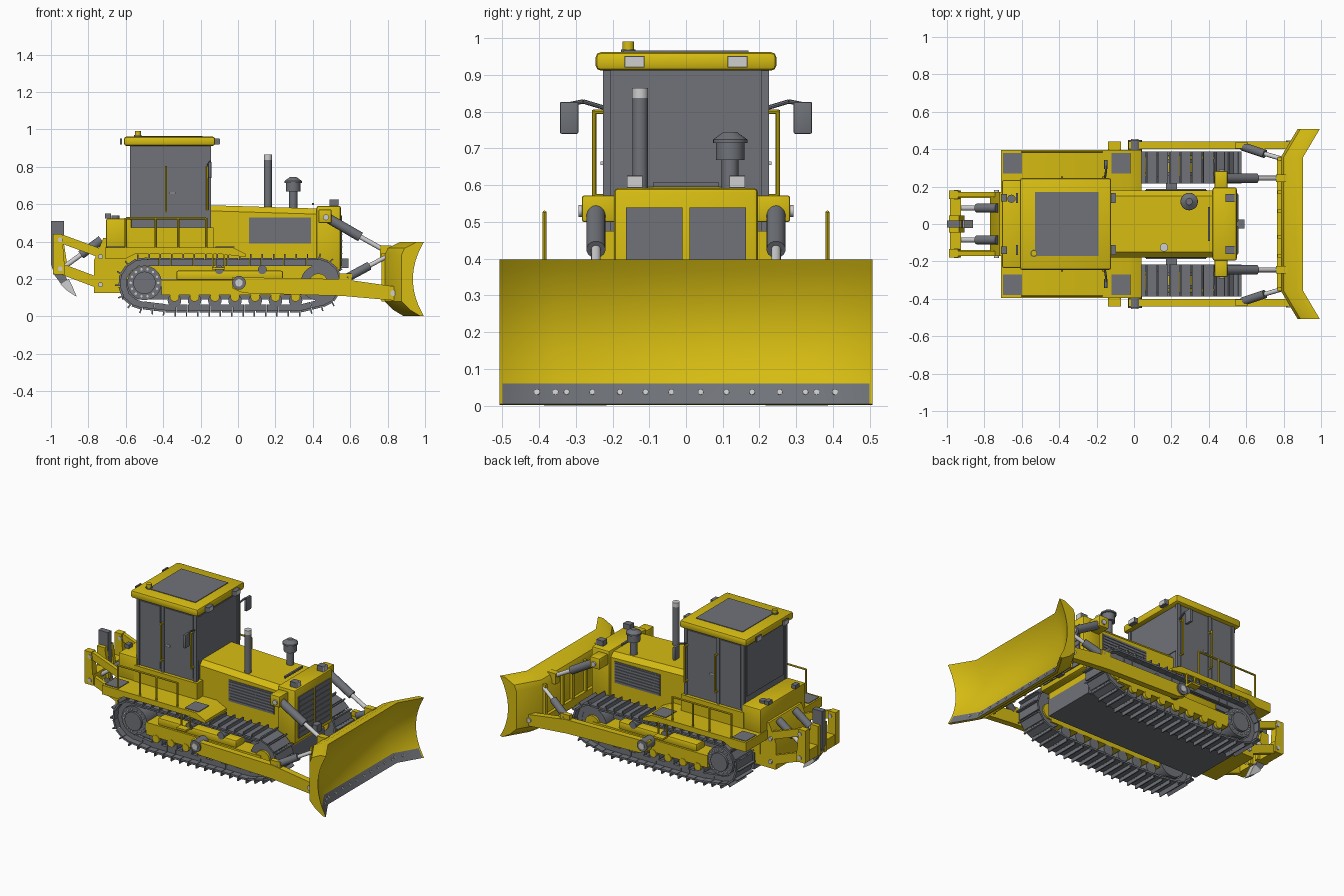
import bpy, bmesh, math
from mathutils import Vector, Matrix
from mathutils.geometry import convex_hull_2d


def material(name, rgb):
    m = bpy.data.materials.new(name)
    m.diffuse_color = (*rgb, 1)
    return m


YEL = material("yellow paint", (0.68, 0.51, 0.006))
GRY = material("steel gray", (0.16, 0.17, 0.19))
LGT = material("light steel", (0.62, 0.62, 0.62))


def finish(name, bm, *mats):
    bmesh.ops.recalc_face_normals(bm, faces=bm.faces)
    me = bpy.data.meshes.new(name)
    bm.to_mesh(me)
    bm.free()
    for m in mats:
        me.materials.append(m)
    ob = bpy.data.objects.new(name, me)
    bpy.context.collection.objects.link(ob)
    return ob


def add_box(bm, size, mat):
    bmesh.ops.create_cube(bm, size=1, matrix=mat @ Matrix.Diagonal((*size, 1)))


def box(name, x, y, z, mat, bevel=0):
    bm = bmesh.new()
    c = [(a + b) / 2 for a, b in (x, y, z)]
    add_box(bm, [abs(b - a) for a, b in (x, y, z)], Matrix.Translation(c))
    if bevel:
        bmesh.ops.bevel(bm, geom=bm.edges[:], offset=bevel, segments=2, affect='EDGES', profile=0.5)
    return finish(name, bm, mat)


def pair(name, x, y, z, mat, bevel=0):
    for s in (1, -1):
        box(name, x, (s * y[0], s * y[1]), z, mat, bevel)


def rod(name, a, b, r, mat, r2=None, seg=20):
    a, b = Vector(a), Vector(b)
    bm = bmesh.new()
    rot = (b - a).to_track_quat('Z', 'Y').to_matrix().to_4x4()
    bmesh.ops.create_cone(bm, cap_ends=True, segments=seg, radius1=r, radius2=r if r2 is None else r2,
                          depth=(b - a).length, matrix=Matrix.Translation((a + b) / 2) @ rot)
    return finish(name, bm, mat)


def prism(name, pts, y0, y1, mat):
    # side profile in x and z, extruded along y
    bm = bmesh.new()
    f = bm.faces.new([bm.verts.new((x, y0, z)) for x, z in pts])
    g = bmesh.ops.extrude_face_region(bm, geom=[f])
    for v in g['geom']:
        if isinstance(v, bmesh.types.BMVert):
            v.co.y = y1
    return finish(name, bm, mat)


# ---- track path: outline wrapped around sprocket, idler and ground rollers
def loop(inset):
    pts = [Vector((-0.36, 0.02 + inset)), Vector((0.33, 0.02 + inset))]
    for cx, cz, r in ((-0.5, 0.176, 0.138), (0.42, 0.18, 0.134)):
        pts += [Vector((cx + (r - inset) * math.cos(t * math.pi / 24),
                        cz + (r - inset) * math.sin(t * math.pi / 24))) for t in range(48)]
    return [pts[i] for i in convex_hull_2d(pts)]


def resample(pts, n):
    segs = [(p, pts[(i + 1) % len(pts)]) for i, p in enumerate(pts)]
    step = sum((b - a).length for a, b in segs) / n
    out, acc, k = [], 0, 0
    for a, b in segs:
        d = (b - a).length
        while k < n and k * step <= acc + d:
            out.append((a.lerp(b, (k * step - acc) / d), (b - a).normalized()))
            k += 1
        acc += d
    return out, step


def track(s):
    bm = bmesh.new()
    shoes, step = resample(loop(0.006), 44)
    for p, t in shoes:
        n = Vector((t.y, -t.x))
        if n.dot(p - Vector((-0.03, 0.17))) < 0:
            n = -n
        rot = Matrix(((t.x, 0, n.x), (0, 1, 0), (t.y, 0, n.y))).to_4x4()
        m = Matrix.Translation((p.x, s * 0.302, p.y)) @ rot
        add_box(bm, (step * 0.94, 0.17, 0.012), m)
        add_box(bm, (0.008, 0.17, 0.022), m @ Matrix.Translation((step * 0.4, 0, 0.015)))
        for y in (-0.035, 0.035):
            add_box(bm, (step * 0.97, 0.02, 0.034), m @ Matrix.Translation((0, y, -0.02)))
    finish("track", bm, GRY)


for s in (1, -1):
    track(s)
    rod("sprocket", (-0.5, s * 0.25, 0.18), (-0.5, s * 0.36, 0.18), 0.092, GRY, seg=32)
    rod("sprocket_hub", (-0.5, s * 0.36, 0.18), (-0.5, s * 0.375, 0.18), 0.06, GRY)
    for i in range(14):
        a = i * math.tau / 14
        x, z = -0.5 + 0.074 * math.cos(a), 0.18 + 0.074 * math.sin(a)
        rod("sprocket_bolt", (x, s * 0.36, z), (x, s * 0.367, z), 0.007, LGT, seg=6)
    rod("idler", (0.43, s * 0.26, 0.18), (0.43, s * 0.345, 0.18), 0.095, GRY, seg=32)
    rod("idler_hub", (0.43, s * 0.25, 0.18), (0.43, s * 0.36, 0.18), 0.05, YEL)
    box("track_frame", (-0.41, 0.42), (s * 0.25, s * 0.365), (0.115, 0.195), YEL)
    box("track_frame_top", (-0.33, 0.24), (s * 0.27, s * 0.36), (0.195, 0.245), YEL, 0.01)
    for i in range(7):
        x = -0.34 + i * 0.108
        rod("roller", (x, s * 0.25, 0.085), (x, s * 0.35, 0.085), 0.036, GRY)
        rod("roller_cap", (x, s * 0.35, 0.105), (x, s * 0.368, 0.105), 0.025, YEL)
    for x in (-0.1, 0.13):
        rod("carrier_roller", (x, s * 0.25, 0.25), (x, s * 0.365, 0.25), 0.024, GRY)
    # push arm, trunnion and tilt strut
    prism("push_arm", [(-0.03, 0.15), (-0.03, 0.21), (0.56, 0.2), (0.84, 0.16), (0.84, 0.085),
                       (0.56, 0.11), (0.03, 0.125)], s * 0.4, s * 0.44, YEL)
    rod("trunnion", (0.005, s * 0.36, 0.18), (0.005, s * 0.45, 0.18), 0.037, GRY)
    rod("trunnion_cap", (0.005, s * 0.45, 0.18), (0.005, s * 0.455, 0.18), 0.02, LGT)
    rod("arm_pin", (0.83, s * 0.39, 0.125), (0.83, s * 0.447, 0.125), 0.016, LGT)
    box("strut_foot", (0.54, 0.61), (s * 0.405, s * 0.435), (0.18, 0.23), YEL)
    rod("tilt_cylinder", (0.58, s * 0.415, 0.205), (0.7, s * 0.375, 0.27), 0.023, GRY)
    rod("tilt_rod", (0.7, s * 0.375, 0.27), (0.82, s * 0.34, 0.335), 0.012, LGT)
    # blade lift cylinder and its mount
    box("lift_mount", (0.43, 0.5), (s * 0.19, s * 0.283), (0.5, 0.572), YEL, 0.006)
    rod("lift_pivot", (0.47, s * 0.2, 0.53), (0.47, s * 0.292, 0.53), 0.016, LGT)
    rod("lift_cylinder", (0.465, s * 0.245, 0.535), (0.655, s * 0.245, 0.425), 0.026, GRY)
    rod("lift_rod", (0.655, s * 0.245, 0.425), (0.79, s * 0.245, 0.35), 0.013, LGT)
    box("blade_lug", (0.76, 0.82), (s * 0.225, s * 0.265), (0.31, 0.38), YEL)

# ---- blade: curved section swept through straight middle and angled wings
front = [(0.845 + 0.06 * ((z - 0.2) / 0.2) ** 2, z) for z in
         (0.004, 0.06, 0.1, 0.14, 0.18, 0.22, 0.26, 0.3, 0.34, 0.37, 0.398)]
section = front + [(0.865, 0.398), (0.8, 0.365), (0.785, 0.33), (0.785, 0.08), (0.83, 0.035), (0.885, 0.002)]
bm = bmesh.new()
rings = [[bm.verts.new((x + dx, y, z)) for x, z in section] for y, dx in
         ((-0.508, 0.09), (-0.5, 0.085), (-0.357, 0), (0.357, 0), (0.5, 0.085), (0.508, 0.09))]
for k, (a, b) in enumerate(zip(rings, rings[1:])):
    for i in range(len(section)):
        j = (i + 1) % len(section)
        f = bm.faces.new((a[i], a[j], b[j], b[i]))
        f.material_index = int(i == 0 and 0 < k < 4)
bm.faces.new(rings[0])
bm.faces.new(rings[-1])
finish("blade", bm, YEL, GRY)
for y in (0.04, 0.11, 0.18, 0.255, 0.325, 0.355, 0.405):
    for s in (1, -1):
        x = 0.885 + max(0, y - 0.357) * 0.59
        rod("edge_bolt", (x - 0.005, s * y, 0.036), (x + 0.006, s * y, 0.038), 0.008, LGT, seg=8)
for y in (0.06, 0.16, 0.34):
    pair("blade_rib", (0.768, 0.8), (y, y + 0.018), (0.08, 0.34), YEL)
box("blade_crossbar", (0.765, 0.8), (-0.35, 0.35), (0.09, 0.14), YEL)

# ---- chassis, hood and grilles
box("belly", (-0.62, 0.5), (-0.18, 0.18), (0.09, 0.2), GRY)
box("chassis", (-0.66, 0.5), (-0.175, 0.175), (0.2, 0.42), YEL)
box("cross_axle", (0.17, 0.23), (-0.27, 0.27), (0.17, 0.22), GRY)
bm = bmesh.new()
ends = []
for x, top in ((-0.16, 0.595), (0.43, 0.577)):
    half = [(0.178, 0.33), (0.178, top - 0.03), (0.15, top)]
    ends.append([bm.verts.new((x, y, z)) for y, z in half + [(-y, z) for y, z in half[::-1]]])
for i in range(6):
    j = (i + 1) % 6
    bm.faces.new((ends[0][i], ends[0][j], ends[1][j], ends[1][i]))
bm.faces.new(ends[0])
bm.faces.new(ends[1])
finish("hood", bm, YEL)
box("radiator_shell", (0.42, 0.55), (-0.196, 0.196), (0.24, 0.592), YEL, 0.012)
pair("front_grille", (0.545, 0.556), (0.01, 0.163), (0.27, 0.54), GRY)
pair("side_grille", (0.06, 0.39), (0.17, 0.183), (0.39, 0.53), GRY)
for i in range(7):
    pair("grille_slat", (0.065, 0.385), (0.18, 0.187), (0.4 + i * 0.019, 0.407 + i * 0.019), GRY)
    pair("front_slat", (0.553, 0.56), (0.015, 0.158), (0.3 + i * 0.034, 0.306 + i * 0.034), GRY)
box("tow_hook", (0.55, 0.59), (-0.025, 0.025), (0.26, 0.31), GRY)
box("hood_handle", (0.395, 0.407), (-0.09, 0.09), (0.595, 0.607), GRY)
pair("headlight", (0.49, 0.535), (0.118, 0.16), (0.592, 0.626), GRY)
pair("headlight_lens", (0.535, 0.54), (0.118, 0.16), (0.594, 0.625), LGT)

# ---- exhaust stack and air intake
rod("exhaust", (0.16, -0.125, 0.57), (0.16, -0.125, 0.84), 0.021, GRY)
rod("exhaust_tip", (0.16, -0.125, 0.838), (0.16, -0.125, 0.865), 0.022, LGT)
rod("intake_pipe", (0.295, 0.12, 0.57), (0.295, 0.12, 0.67), 0.023, GRY)
rod("intake_bowl", (0.295, 0.12, 0.668), (0.295, 0.12, 0.715), 0.039, GRY)
rod("intake_cap", (0.295, 0.12, 0.715), (0.295, 0.12, 0.725), 0.047, GRY)
rod("intake_dome", (0.295, 0.12, 0.725), (0.295, 0.12, 0.745), 0.046, GRY, 0.018)

# ---- platform, fenders and fuel tank
for s in (1, -1):
    prism("fender", [(-0.71, 0.31), (-0.71, 0.37), (-0.03, 0.37), (0.04, 0.335), (0.04, 0.318), (-0.1, 0.335),
                     (-0.55, 0.335), (-0.6, 0.31)], s * 0.17, s * 0.395, YEL)
    box("step", (-0.14, -0.07), (s * 0.395, s * 0.44), (0.25, 0.262), YEL)
    for x in (-0.14, -0.078):
        box("step_hanger", (x, x + 0.008), (s * 0.385, s * 0.397), (0.25, 0.34), YEL)
    # guard rail and cab grab bars
    rod("rail", (-0.6, s * 0.385, 0.525), (-0.17, s * 0.385, 0.525), 0.006, YEL, seg=8)
    for x in (-0.6, -0.44, -0.32, -0.17):
        rod("rail_post", (x, s * 0.385, 0.36), (x, s * 0.385, 0.527), 0.006, YEL, seg=8)
    for x, z0 in ((-0.385, 0.56), (-0.165, 0.57)):
        rod("grab_bar", (x, s * 0.25, z0), (x, s * 0.25, 0.805), 0.006, YEL, seg=8)
        for z in (z0, 0.8):
            rod("grab_bar_end", (x, s * 0.22, z), (x, s * 0.253, z), 0.006, YEL, seg=8)
    # mirrors
    rod("mirror_arm", (-0.16, s * 0.22, 0.81), (-0.15, s * 0.28, 0.828), 0.006, GRY, seg=8)
    rod("mirror_arm_end", (-0.15, s * 0.28, 0.828), (-0.15, s * 0.32, 0.82), 0.006, GRY, seg=8)
    box("mirror", (-0.16, -0.142), (s * 0.293, s * 0.343), (0.74, 0.827), GRY, 0.004)
pair("front_tread_plate", (-0.12, -0.02), (0.27, 0.38), (0.37, 0.374), GRY)
pair("rear_tread_plate", (-0.7, -0.6), (0.27, 0.38), (0.37, 0.374), GRY)
box("fuel_tank", (-0.705, -0.57), (-0.235, 0.235), (0.36, 0.525), YEL, 0.01)
rod("fuel_cap", (-0.655, 0.135, 0.52), (-0.655, 0.135, 0.54), 0.022, GRY)
pair("tail_light", (-0.71, -0.68), (0.12, 0.16), (0.525, 0.55), GRY)

# ---- cab
box("cab_base", (-0.585, -0.13), (-0.24, 0.24), (0.36, 0.475), YEL)
box("cab", (-0.57, -0.152), (-0.218, 0.218), (0.47, 0.912), GRY)
for x in (-0.578, -0.164):
    pair("cab_post", (x, x + 0.02), (0.205, 0.226), (0.475, 0.912), GRY)
pair("door_post", (-0.4, -0.38), (0.21, 0.226), (0.475, 0.912), GRY)
for x in ((-0.552, -0.408), (-0.372, -0.17)):
    pair("side_window", x, (0.21, 0.223), (0.49, 0.9), GRY)
box("windscreen", (-0.16, -0.148), (-0.2, 0.2), (0.605, 0.89), GRY)
box("rear_window", (-0.576, -0.56), (-0.19, 0.19), (0.56, 0.89), GRY)
pair("door_handle", (-0.365, -0.335), (0.22, 0.233), (0.655, 0.665), LGT)
box("roof", (-0.61, -0.122), (-0.246, 0.246), (0.912, 0.962), YEL, 0.014)
box("roof_panel", (-0.53, -0.19), (-0.17, 0.17), (0.96, 0.966), GRY)
for x, lens in ((-0.122, -0.098), (-0.61, -0.63)):
    pair("roof_lamp", (x - 0.01, lens), (0.113, 0.167), (0.92, 0.952), GRY)
    pair("roof_lamp_lens", (lens - 0.002, lens + 0.002), (0.116, 0.164), (0.923, 0.949), LGT)
rod("beacon_base", (-0.535, -0.157, 0.96), (-0.535, -0.157, 0.97), 0.02, GRY)
rod("beacon", (-0.535, -0.157, 0.97), (-0.535, -0.157, 0.991), 0.016, YEL)

# ---- ripper
prism("ripper_bracket", [(-0.77, 0.125), (-0.77, 0.3), (-0.72, 0.42), (-0.62, 0.42), (-0.62, 0.125)], -0.17, 0.17, YEL)
box("ripper_beam", (-0.985, -0.925), (-0.178, 0.178), (0.225, 0.295), YEL)
for s in (1, -1):
    prism("ripper_upper_arm", [(-0.985, 0.39), (-0.985, 0.44), (-0.93, 0.435), (-0.7, 0.35), (-0.7, 0.3),
                               (-0.93, 0.385)], s * 0.145, s * 0.17, YEL)
    prism("ripper_lower_arm", [(-0.96, 0.23), (-0.96, 0.29), (-0.72, 0.2), (-0.72, 0.14)], s * 0.14, s * 0.165, YEL)
    prism("ripper_upright", [(-0.99, 0.23), (-0.99, 0.44), (-0.94, 0.44), (-0.925, 0.23)], s * 0.135, s * 0.178, YEL)
    prism("shank_cheek", [(-0.99, 0.225), (-0.99, 0.42), (-0.935, 0.42), (-0.905, 0.225)], s * 0.02, s * 0.045, YEL)
    rod("ripper_cylinder", (-0.73, s * 0.085, 0.41), (-0.84, s * 0.085, 0.33), 0.024, GRY)
    rod("ripper_rod", (-0.84, s * 0.085, 0.33), (-0.95, s * 0.085, 0.25), 0.013, LGT)
    for x, z in ((-0.95, 0.41), (-0.95, 0.255), (-0.735, 0.32), (-0.735, 0.17)):
        rod("ripper_pin", (x, s * 0.13, z), (x, s * 0.183, z), 0.013, LGT)
prism("ripper_shank", [(-1.0, 0.51), (-0.93, 0.51), (-0.93, 0.24), (-0.905, 0.17), (-0.89, 0.14),
                       (-0.94, 0.165), (-0.98, 0.22), (-1.0, 0.28)], -0.018, 0.018, GRY)
prism("ripper_tooth", [(-0.95, 0.172), (-0.905, 0.2), (-0.885, 0.16), (-0.862, 0.105), (-0.91, 0.135)], -0.022, 0.022, LGT)

# ---- smooth round parts, keep edges sharp
for ob in bpy.context.scene.objects:
    ob.select_set(True)
    bpy.context.view_layer.objects.active = ob
bpy.ops.object.shade_smooth_by_angle(angle=math.radians(32))
